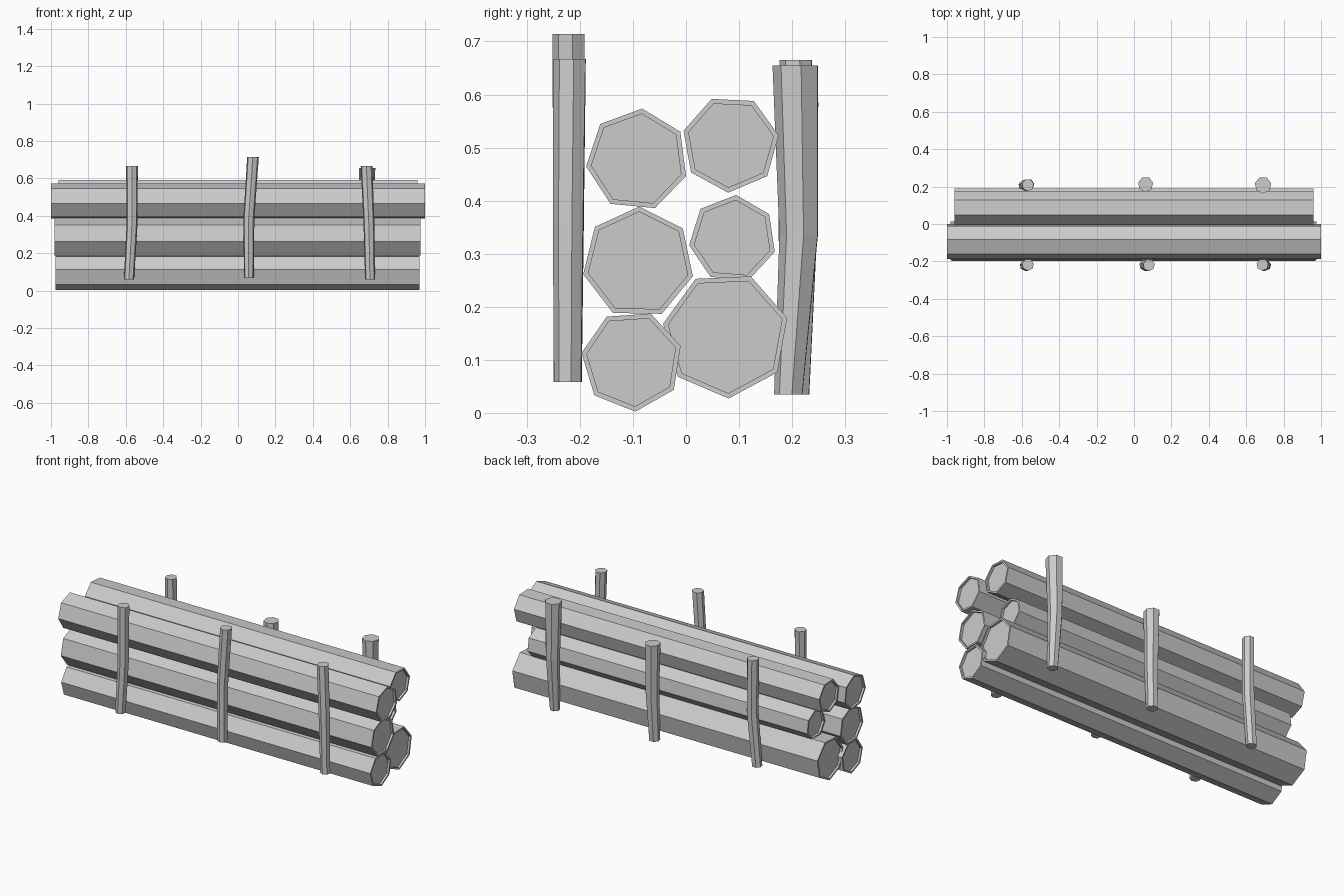
import bpy, math
from mathutils import Vector

if "Cube" in bpy.data.objects:
    bpy.data.objects.remove(bpy.data.objects["Cube"])

SIDES = 7


def loft(name, rings):
    """Join rings of points into a closed solid with capped ends."""
    n = len(rings[0])
    verts = [p for ring in rings for p in ring]
    faces = [list(range(n))[::-1], list(range(len(verts) - n, len(verts)))]
    for k in range(len(rings) - 1):
        for i in range(n):
            j = (i + 1) % n
            faces.append([k * n + i, k * n + j, (k + 1) * n + j, (k + 1) * n + i])
    mesh = bpy.data.meshes.new(name)
    mesh.from_pydata(verts, [], faces)
    obj = bpy.data.objects.new(name, mesh)
    bpy.context.collection.objects.link(obj)
    return obj


def log(name, x0, x1, y, z, r, angle, rim=0.01, depth=0.012):
    """Seven-sided log along x with a bark rim around recessed ends."""
    def ring(x, rad):
        steps = [math.radians(angle) + math.tau * i / SIDES for i in range(SIDES)]
        return [Vector((x, y + rad * math.cos(a), z + rad * math.sin(a))) for a in steps]
    inner = r - rim
    loft(name, [ring(x0 + depth, inner), ring(x0, inner), ring(x0, r),
                ring(x1, r), ring(x1, inner), ring(x1 - depth, inner)])


def stake(name, points, phase):
    """Slightly bent upright pole through (x, y, z, radius) points."""
    loft(name, [[Vector((x + r * math.cos(phase + math.tau * i / SIDES),
                         y + r * math.sin(phase + math.tau * i / SIDES), z))
                 for i in range(SIDES)] for x, y, z, r in points])


# Stacked logs: ends in x, centre in y and z, radius, rotation
log("front_log_bottom", -0.975, 0.97, -0.102, 0.098, 0.096, -86)
log("front_log_middle", -0.98, 0.975, -0.09, 0.283, 0.106, 89)
log("front_log_top", -1.0, 1.0, -0.092, 0.477, 0.097, 84.5)
log("rear_log_bottom", -0.96, 0.96, 0.075, 0.147, 0.12, -87.4)
log("rear_log_middle", -0.88, 0.88, 0.088, 0.328, 0.083, 85.6)
log("rear_log_top", -0.96, 0.96, 0.084, 0.507, 0.092, -92.8)

# Front stakes
stake("front_stake_left", [(-0.583, -0.222, 0.058, 0.028), (-0.567, -0.22, 0.347, 0.03),
                           (-0.567, -0.218, 0.667, 0.032)], 0.2)
stake("front_stake_middle", [(0.058, -0.222, 0.067, 0.027), (0.058, -0.22, 0.39, 0.03),
                             (0.08, -0.22, 0.714, 0.032)], 0.2)
stake("front_stake_right", [(0.706, -0.222, 0.058, 0.027), (0.70, -0.221, 0.36, 0.03),
                            (0.687, -0.218, 0.667, 0.032)], 0.2)

# Rear stakes
stake("rear_stake_left", [(-0.59, 0.205, 0.06, 0.028), (-0.565, 0.21, 0.36, 0.032),
                          (-0.567, 0.208, 0.665, 0.032)], 0.2)
stake("rear_stake_middle", [(0.055, 0.205, 0.035, 0.03), (0.065, 0.212, 0.31, 0.037),
                            (0.062, 0.212, 0.585, 0.041)], 0.2)
stake("rear_stake_right", [(0.69, 0.194, 0.035, 0.028), (0.69, 0.214, 0.335, 0.038),
                           (0.69, 0.208, 0.655, 0.045)], 0.2)
